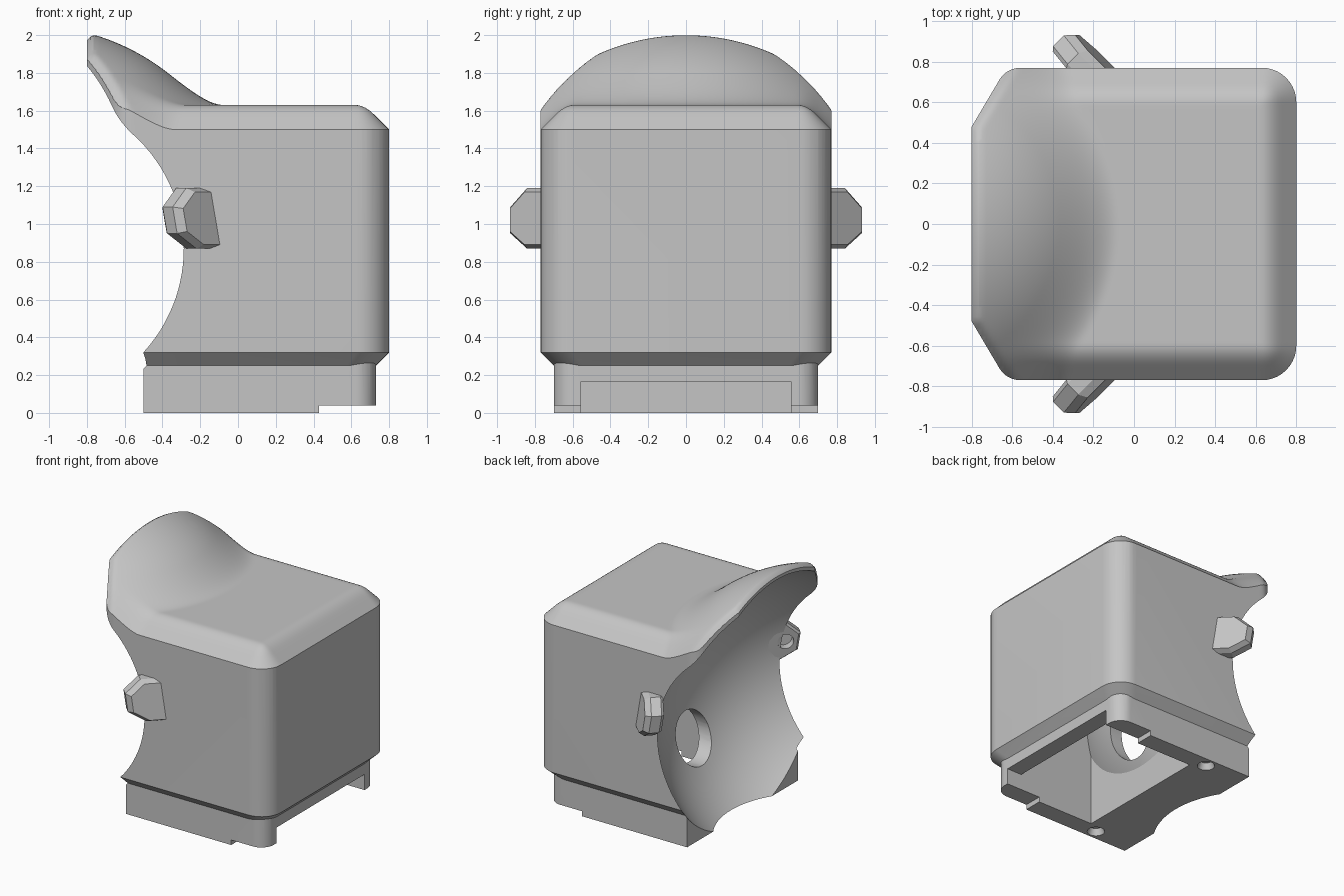
import bpy, bmesh, math
from mathutils import Vector

if "Cube" in bpy.data.objects:
    bpy.data.objects.remove(bpy.data.objects["Cube"])

grey = bpy.data.materials.new("plain_grey")
grey.diffuse_color = (0.56, 0.56, 0.56, 1)
grey.use_nodes = True
grey.node_tree.nodes["Principled BSDF"].inputs["Base Color"].default_value = grey.diffuse_color
BOWL = Vector((-1.1, 0, 0.87))      # centre of the concave bowl


def finish(bm, name):
    bmesh.ops.recalc_face_normals(bm, faces=bm.faces[:])
    me = bpy.data.meshes.new(name)
    bm.to_mesh(me)
    bm.free()
    me.materials.append(grey)
    ob = bpy.data.objects.new(name, me)
    bpy.context.collection.objects.link(ob)
    return ob


def loft(name, rings):
    """Closed solid through rings of equal point count."""
    bm = bmesh.new()
    vs = [[bm.verts.new(p) for p in ring] for ring in rings]
    n = len(vs[0])
    for a, b in zip(vs, vs[1:]):
        for i in range(n):
            j = (i + 1) % n
            bm.faces.new((a[i], a[j], b[j], b[i]))
    bm.faces.new(vs[0])
    bm.faces.new(vs[-1])
    return finish(bm, name)


def box(name, lo, hi):
    ring = [(lo[0], lo[1]), (hi[0], lo[1]), (hi[0], hi[1]), (lo[0], hi[1])]
    return loft(name, [[(x, y, z) for x, y in ring] for z in (lo[2], hi[2])])


def ball(name, r):
    bm = bmesh.new()
    bmesh.ops.create_uvsphere(bm, u_segments=128, v_segments=80, radius=r)
    bmesh.ops.translate(bm, vec=BOWL, verts=bm.verts[:])
    return finish(bm, name)


def rod(name, start, end, r1, r2=None):
    a, b = Vector(start), Vector(end)
    bm = bmesh.new()
    bmesh.ops.create_cone(bm, cap_ends=True, segments=40, radius1=r1,
                          radius2=r1 if r2 is None else r2, depth=(b - a).length)
    rot = (b - a).to_track_quat('Z', 'Y').to_matrix()
    bmesh.ops.rotate(bm, matrix=rot, verts=bm.verts[:])
    bmesh.ops.translate(bm, vec=(a + b) / 2, verts=bm.verts[:])
    return finish(bm, name)


def combine(ob, tool, op):
    m = ob.modifiers.new("cut", 'BOOLEAN')
    m.operation, m.solver, m.object = op, 'EXACT', tool
    bpy.ops.object.select_all(action='DESELECT')
    bpy.context.view_layer.objects.active = ob
    ob.select_set(True)
    bpy.ops.object.modifier_apply(modifier=m.name)
    bpy.data.objects.remove(tool)


def corner(cx, cy, r, a0, a1, n=10):
    return [(cx + r * math.cos(math.radians(a0 + (a1 - a0) * i / n)),
             cy + r * math.sin(math.radians(a0 + (a1 - a0) * i / n))) for i in range(n + 1)]


def mirrored(half):
    return half + [(x, -y) for x, y in reversed(half)]


# Height of the rounded box top blended into the domed hood
def height(x, y):
    y, r = abs(y), 0.17
    qx, qy = x - (0.8 - r), y - (0.77 - r)
    d = r - math.hypot(max(qx, 0), max(qy, 0)) - min(max(qx, qy), 0)
    k = 0.05
    top = 1.5 + min(d, 0.13) - max(k - abs(d - 0.13), 0) ** 2 / (4 * k)
    dome = BOWL.z + math.sqrt(max(1.395 - (x - BOWL.x) ** 2 - y * y, 0))
    k = 0.17
    h = max(top, dome) + max(k - abs(top - dome), 0) ** 2 / (4 * k)
    edge = max(min(x + 0.8, 0.852 * (x + 0.8) - 0.524 * (y - 0.48)), 0)
    return h - 0.04 * max(1 - edge / 0.05, 0) ** 2


# Main housing: plan outline with a bevelled lower edge
plan = mirrored(corner(0.63, 0.60, 0.17, 0, 90)
                + corner(-0.56, 0.65, 0.12, 90, 148, 6) + [(-0.8, 0.48)])
body = loft("housing", [[(x * s, y * t, z) for x, y in plan] for z, s, t in
                        ((0.25, 0.73 / 0.8, 0.70 / 0.77), (0.32, 1, 1), (2.2, 1, 1))])

# Shape the top of the housing
bm = bmesh.new()
bmesh.ops.create_grid(bm, x_segments=100, y_segments=94, size=1)
for v in bm.verts:
    v.co.x *= 0.91
    v.co.y *= 0.86
    v.co.z = height(v.co.x, v.co.y)
ext = bmesh.ops.extrude_face_region(bm, geom=bm.faces[:], use_keep_orig=True)
for v in ext["geom"]:
    if isinstance(v, bmesh.types.BMVert):
        v.co.z = 0.1
combine(body, finish(bm, "top_shape"), 'INTERSECT')

# Base plinth
foot = mirrored(corner(0.62, 0.59, 0.11, 0, 90) + [(-0.5, 0.70)])
base = loft("base", [[(x, y, z) for x, y in foot] for z in (0, 0.27)])
combine(body, base, 'UNION')

# Concave face bowl
combine(body, ball("bowl", 1.12), 'DIFFERENCE')

# Hollow interior following the back of the bowl
cavity = box("cavity", (-0.06, -0.555, -0.1), (0.6, 0.555, 1.45))
combine(cavity, ball("bowl_back", 1.22), 'DIFFERENCE')
floor_gap = box("floor_gap", (-0.06, -0.555, -0.1), (0.6, 0.555, 0.2))
combine(cavity, floor_gap, 'UNION')
combine(body, cavity, 'DIFFERENCE')

# Rear doorway, underside step, round window and screw holes
combine(body, box("doorway", (0.5, -0.555, -0.1), (0.9, 0.555, 0.165)), 'DIFFERENCE')
combine(body, box("step", (0.43, -0.9, -0.1), (0.9, 0.9, 0.04)), 'DIFFERENCE')
combine(body, rod("window", (-0.3, 0, 0.49), (0.25, 0, 0.49), 0.2), 'DIFFERENCE')
for s in (-1, 1):
    combine(body, rod("screw_hole", (-0.16, s * 0.62, -0.02), (-0.16, s * 0.62, 0.05),
                      0.07, 0.045), 'DIFFERENCE')


# Side strap lugs: angled six-sided plates with a bevelled outer face and a pin hole
def lug_point(u, n, z, s):
    q = math.sqrt(0.5)
    return Vector(((n - u) * q - 0.17 * (z - 1.03), s * (n + u) * q, z))


hexagon = [(0.61, 0.87), (0.77, 0.87), (0.895, 0.95), (0.895, 1.09), (0.77, 1.19), (0.61, 1.19)]
lugs = []
for s, side in ((-1, "right"), (1, "left")):
    rings = []
    for n, k in ((0.325, 0.94), (0.345, 1), (0.42, 1), (0.46, 0.87)):
        rings.append([lug_point(0.61 + (u - 0.61) * k, n, 1.03 + (z - 1.03) * k, s)
                      for u, z in hexagon])
    lug = loft(side + "_strap_lug", rings)
    hole = rod("pin_hole", lug_point(0.79, 0.28, 1.03, s), lug_point(0.79, 0.40, 1.03, s), 0.06)
    combine(lug, hole, 'DIFFERENCE')
    lugs.append(lug)

for ob in [body] + lugs:
    bpy.ops.object.select_all(action='DESELECT')
    bpy.context.view_layer.objects.active = ob
    ob.select_set(True)
    bpy.ops.object.shade_smooth_by_angle(angle=math.radians(30 if ob is body else 15))
